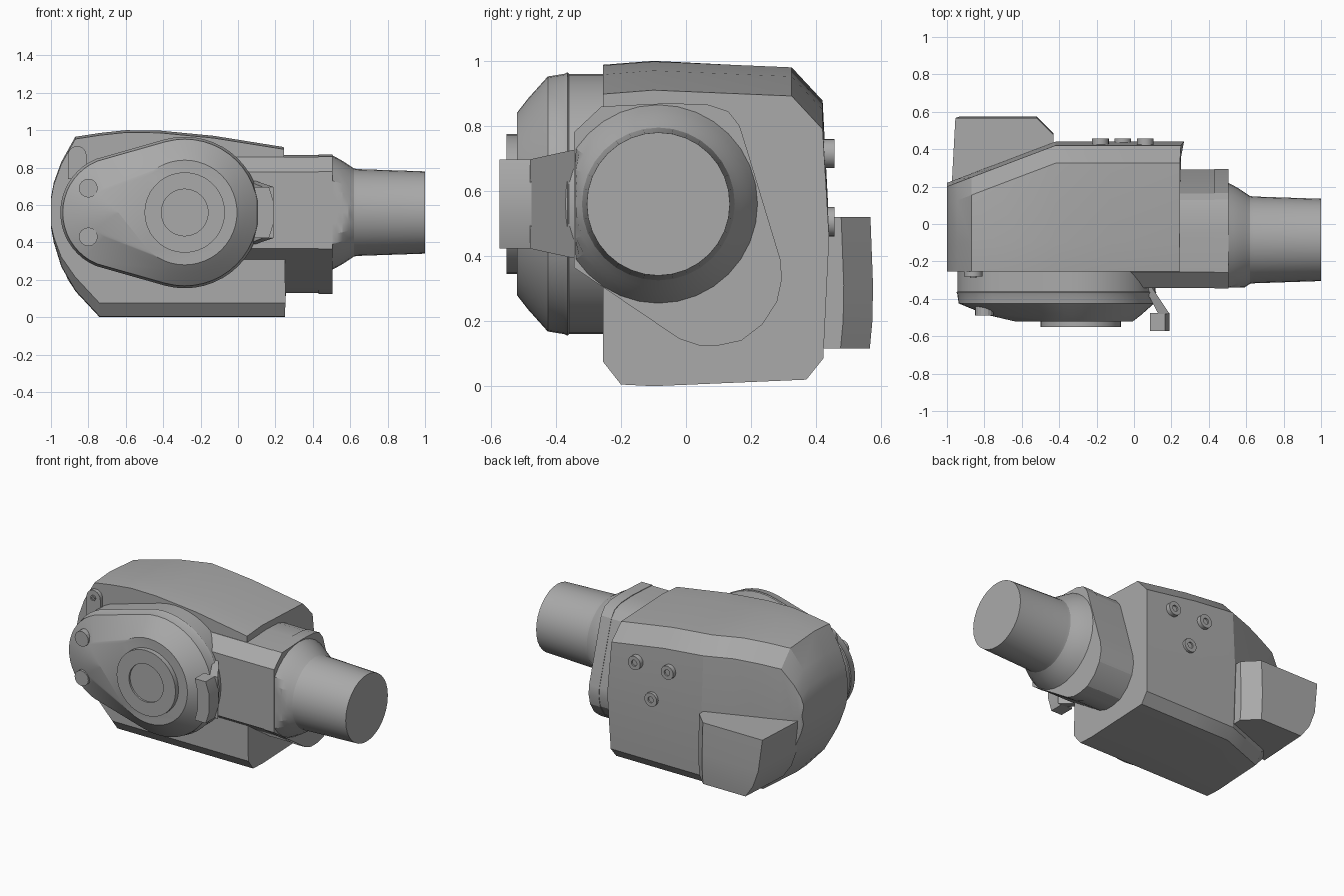
import bpy, bmesh, math
from mathutils import Vector

cube = bpy.data.objects.get("Cube")
if cube:
    bpy.data.objects.remove(cube, do_unlink=True)

grey = bpy.data.materials.new("machine grey")
grey.use_nodes = True
grey.diffuse_color = (0.4, 0.4, 0.4, 1)
grey.node_tree.nodes["Principled BSDF"].inputs["Base Color"].default_value = (0.4, 0.4, 0.4, 1)


def loft(name, rings, angle=20):
    """Skin a list of equal closed rings and cap both ends."""
    bm = bmesh.new()
    loops = [[bm.verts.new(p) for p in ring] for ring in rings]
    n = len(loops[0])
    for a, b in zip(loops, loops[1:]):
        for i in range(n):
            j = (i + 1) % n
            bm.faces.new((a[i], a[j], b[j], b[i]))
    bm.faces.new(loops[0])
    bm.faces.new(loops[-1])
    bmesh.ops.recalc_face_normals(bm, faces=bm.faces)
    mesh = bpy.data.meshes.new(name)
    bm.to_mesh(mesh)
    bm.free()
    mesh.materials.append(grey)
    ob = bpy.data.objects.new(name, mesh)
    bpy.context.collection.objects.link(ob)
    bpy.ops.object.select_all(action='DESELECT')
    ob.select_set(True)
    bpy.context.view_layer.objects.active = ob
    bpy.ops.object.shade_smooth_by_angle(angle=math.radians(angle))
    return ob


def lathe_y(name, x, z, steps, sides=24):
    """Turned part along y; steps are (y, radius)."""
    turns = [math.tau * i / sides for i in range(sides)]
    return loft(name, [[(x + r * math.cos(t), y, z + r * math.sin(t)) for t in turns]
                       for y, r in steps])


# Main housing: chamfered cross-sections along x
def section(x, low, high):
    back = min(0.44, 0.22 + 0.38 * (x + 1))
    k = min(1, (high - low) / 0.8)
    mid = (low + high) / 2
    return [(x, -0.255, low + 0.075 * k), (x, -0.2, low + 0.005),
            (x, -0.1, low), (x, back - 0.07, low + 0.02 * k),
            (x, back - 0.018, low + 0.085 * k), (x, back, mid),
            (x, back - 0.02, high - 0.12 * k), (x, back - 0.115, high - 0.018 * k),
            (x, -0.1, high), (x, -0.255, high - 0.012)]


stations = [(-1, 0.48, 0.64), (-0.985, 0.4, 0.72), (-0.945, 0.27, 0.83),
            (-0.87, 0.14, 0.965), (-0.74, 0, 0.985), (-0.6, 0, 1), (-0.42, 0, 0.998),
            (-0.13, 0, 0.97), (0.25, 0, 0.91)]
housing = loft("housing", [section(*s) for s in stations])
for v in housing.data.vertices:
    if v.co.x > 0.2:  # slight slant of the end face
        v.co.x += 0.025 * (1 - abs(v.co.z - 0.4) / 0.5) - 0.005

# Side flange: rounded wedge with a stepped outer plate
wedge = [(-0.345, 0.365), (-0.02, 0.145), (0.04, 0.125), (0.1, 0.125), (0.17, 0.14),
         (0.235, 0.19), (0.28, 0.26), (0.295, 0.33), (0.29, 0.39), (0.19, 0.72),
         (0.165, 0.8), (0.13, 0.845), (0.07, 0.865), (-0.05, 0.87), (-0.26, 0.86),
         (-0.345, 0.78)]


def wedge_ring(x, scale):
    return [(x, y * scale, 0.5 + (z - 0.5) * scale) for y, z in wedge]


loft("flange", [wedge_ring(-0.02, 0.99), wedge_ring(0.43, 0.99),
                wedge_ring(0.43, 1), wedge_ring(0.505, 1)])

# Round shaft with a flared root trimmed flat at the front
shaft_steps = [(0.49, 0.305), (0.505, 0.305), (0.53, 0.292), (0.56, 0.275),
               (0.59, 0.255), (0.62, 0.235), (0.64, 0.232), (1.0, 0.22)]
turns = [math.tau * i / 32 for i in range(32)]
loft("shaft", [[(x, max(-0.34, -0.085 + r * math.cos(t)), 0.56 + r * math.sin(t))
                for t in turns] for x, r in shaft_steps])


# Front cover: hull of a large and a small circle, domed to a round face
def hull_ring(y, big, small, sides=48):
    ring = []
    for i in range(sides):
        d = Vector((math.cos(math.tau * i / sides), math.sin(math.tau * i / sides)))
        circles = [(Vector((-0.285, 0.56)), big), (Vector((-0.64, 0.56)), small)]
        c, r = max(circles, key=lambda q: q[0].dot(d) + q[1])
        p = c + d * r
        ring.append((p.x, y, p.y))
    return ring


loft("front_cover", [hull_ring(-0.24, 0.4, 0.305), hull_ring(-0.36, 0.4, 0.305),
                     hull_ring(-0.365, 0.405, 0.31), hull_ring(-0.375, 0.4, 0.305),
                     hull_ring(-0.425, 0.392, 0.297), hull_ring(-0.485, 0.325, 0.15),
                     hull_ring(-0.52, 0.28, 0)])
lathe_y("cover_boss", -0.285, 0.56, [(-0.5, 0.215), (-0.552, 0.215), (-0.552, 0.125),
                                    (-0.54, 0.125)], 36)
for z, label in ((0.69, "upper"), (0.43, "lower")):
    lathe_y(label + "_cover_knob", -0.8, z, [(-0.4, 0.05), (-0.49, 0.05)], 16)

# Hinge lug with a small hole at the top corner
lug = [(-0.91, 0.74), (-0.81, 0.74)]
lug += [(-0.86 + 0.05 * math.cos(a), 0.865 + 0.05 * math.sin(a))
        for a in (math.pi * i / 10 for i in range(11))]
loft("hinge_lug", [[(x, y, z) for x, z in lug] for y in (-0.24, -0.28)])
lathe_y("lug_pin", -0.86, 0.865, [(-0.27, 0.018), (-0.288, 0.018), (-0.288, 0.009),
                                 (-0.281, 0.009)], 12)

# Finger latch: slanted strut and grip
strut = [(0.05, -0.33), (0.09, -0.33), (0.19, -0.48), (0.13, -0.48)]
loft("latch_strut", [[(x, y, 0.56 + s * (0.17 if y > -0.4 else 0.137)) for x, y in strut]
                     for s in (-1, 1)])
loft("latch_grip", [[(x0, -0.475, z), (x1, -0.475, z), (x1, -0.573, z), (x0, -0.573, z)]
                    for x0, x1, z in ((0.085, 0.165, 0.423), (0.105, 0.19, 0.5),
                                      (0.105, 0.19, 0.62), (0.085, 0.165, 0.697))])

# Rear block: its outer side follows the rounded end of the housing
loft("rear_block", [[(x, 0.2, z), (x + 0.02, y, z), (-0.52, y, z), (-0.43, y - 0.09, z),
                     (-0.43, 0.3, z)]
                    for x, y, z in ((-0.85, 0.565, 0.115), (-0.91, 0.573, 0.2),
                                    (-0.95, 0.575, 0.31), (-0.975, 0.567, 0.52))])

# Three rear screws with recessed centres
for x, z in ((-0.18, 0.715), (0.06, 0.715), (-0.06, 0.505)):
    lathe_y("rear_screw", x, z, [(0.4, 0.045), (0.456, 0.045), (0.456, 0.02),
                                 (0.446, 0.02)], 20)
